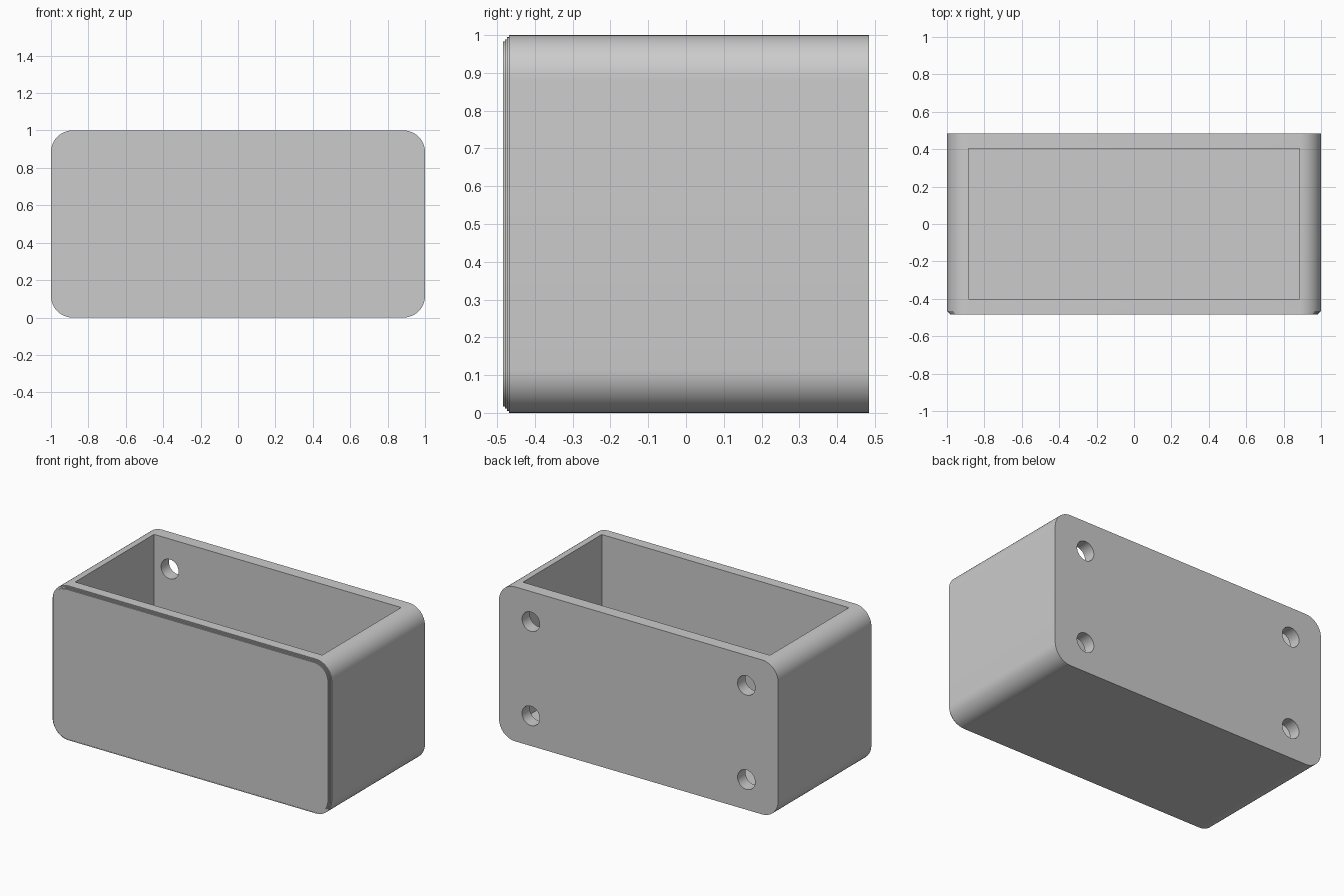
import bpy, bmesh, math
from mathutils import Matrix, Vector

cube = bpy.data.objects.get("Cube")
if cube:
    bpy.data.objects.remove(cube, do_unlink=True)

FRONT, BACK = -0.485, 0.485
RADIUS = 0.115
HEIGHT = 1.0

grey = bpy.data.materials.new("light_grey")
grey.use_nodes = True
colour = (0.6, 0.6, 0.6, 1)
grey.diffuse_color = colour
grey.node_tree.nodes["Principled BSDF"].inputs["Base Color"].default_value = colour


def make_object(name, bm):
    bmesh.ops.recalc_face_normals(bm, faces=bm.faces)
    mesh = bpy.data.meshes.new(name)
    bm.to_mesh(mesh)
    bm.free()
    mesh.materials.append(grey)
    obj = bpy.data.objects.new(name, mesh)
    bpy.context.collection.objects.link(obj)
    return obj


def rounded_ring(bm, y, inset, steps=12):
    """Rounded rectangle outline in the XZ plane."""
    verts = []
    for corner, (sx, sz) in enumerate([(1, 1), (-1, 1), (-1, -1), (1, -1)]):
        cx = sx * (1 - RADIUS)
        cz = HEIGHT / 2 + sz * (HEIGHT / 2 - RADIUS)
        for i in range(steps + 1):
            a = math.pi / 2 * (corner + i / steps)
            r = RADIUS - inset
            verts.append(bm.verts.new((cx + r * math.cos(a), y, cz + r * math.sin(a))))
    return verts


# Box body: rounded block with a finely stepped front rim
STEP = 0.0055
sections = [(FRONT, 3 * STEP)]
for k in (1, 2, 3):
    y = FRONT + k * STEP
    sections += [(y, (4 - k) * STEP), (y, (3 - k) * STEP)]
sections.append((BACK, 0))

bm = bmesh.new()
rings = [rounded_ring(bm, y, inset) for y, inset in sections]
for a, b in zip(rings, rings[1:]):
    for i in range(len(a)):
        j = (i + 1) % len(a)
        bm.faces.new((a[i], a[j], b[j], b[i]))
bm.faces.new(rings[0])
bm.faces.new(rings[-1])
box = make_object("open_box", bm)

# Cutter for the rectangular cavity, open at the top
cavity_low = Vector((-0.885, -0.402, RADIUS))
cavity_high = Vector((0.885, 0.405, HEIGHT + 0.2))
bm = bmesh.new()
bmesh.ops.create_cube(bm, size=1, matrix=Matrix.Translation((cavity_low + cavity_high) / 2)
                      @ Matrix.Diagonal((*(cavity_high - cavity_low), 1)))
cutters = [make_object("cavity_cutter", bm)]

# Cutters for the four mounting holes through the back wall
bm = bmesh.new()
for x in (-0.772, 0.772):
    for z in (0.195, 0.805):
        bmesh.ops.create_cone(bm, cap_ends=True, segments=32, radius1=0.063, radius2=0.063,
                              depth=0.3, matrix=Matrix.Translation((x, BACK, z))
                              @ Matrix.Rotation(math.pi / 2, 4, "X"))
cutters.append(make_object("hole_cutter", bm))

# Apply the cuts, then discard the cutters
bpy.ops.object.select_all(action="DESELECT")
bpy.context.view_layer.objects.active = box
box.select_set(True)
for cutter in cutters:
    cutter.hide_render = True
    cut = box.modifiers.new(cutter.name, "BOOLEAN")
    cut.operation = "DIFFERENCE"
    cut.solver = "EXACT"
    cut.object = cutter
    bpy.ops.object.modifier_apply(modifier=cut.name)
    bpy.data.objects.remove(cutter, do_unlink=True)

bpy.ops.object.shade_smooth_by_angle(angle=math.radians(30))
